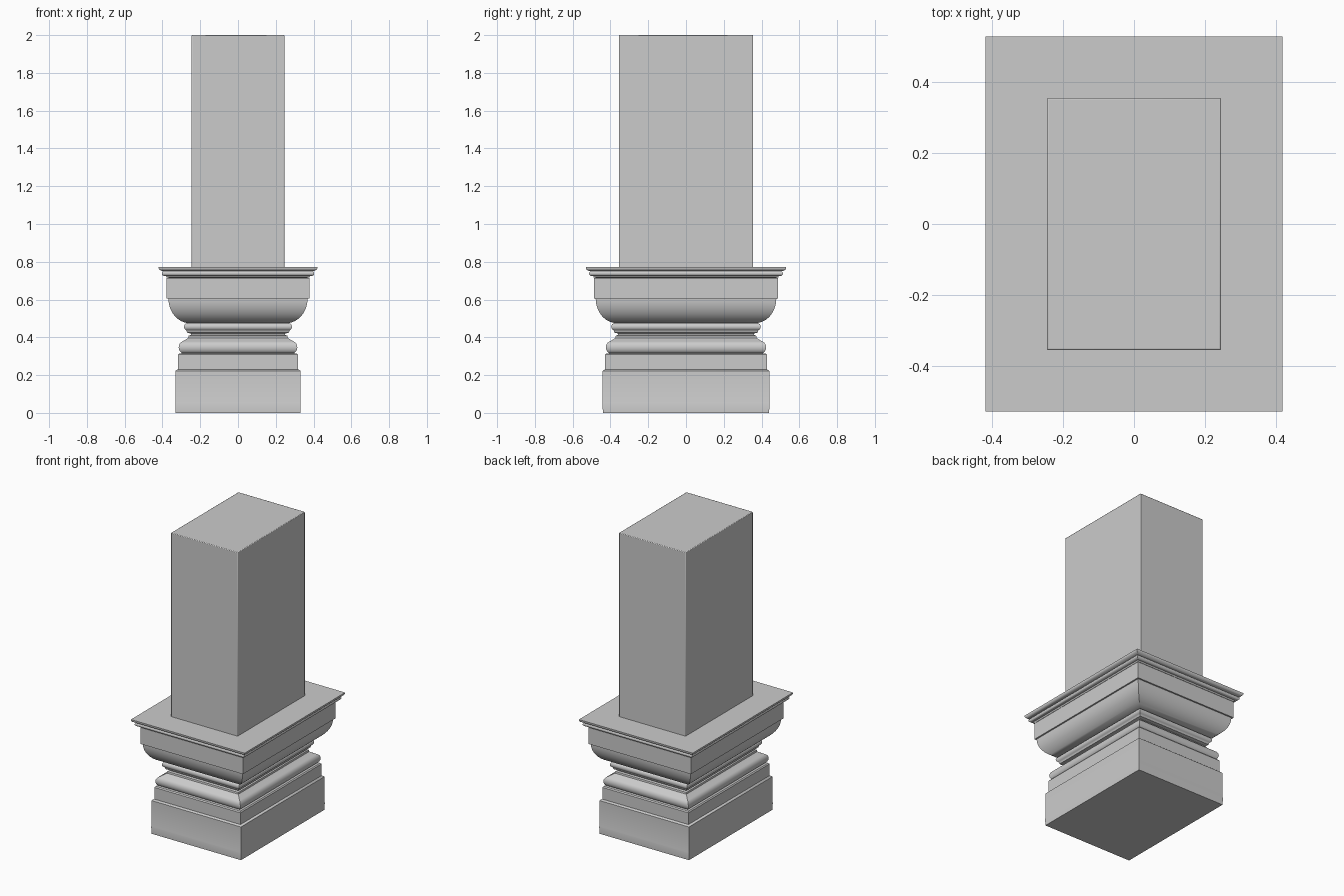
import bpy, bmesh, math

if "Cube" in bpy.data.objects:
    bpy.data.objects.remove(bpy.data.objects["Cube"])

DEPTH_EXTRA = 0.11  # every course is this much deeper (half size) than it is wide


def arc(cx, cz, rx, rz, a0, a1, n):
    """Points of an elliptical arc in the (half width, height) plane."""
    pts = []
    for i in range(n + 1):
        a = math.radians(a0 + (a1 - a0) * i / n)
        pts.append((cx + rx * math.cos(a), cz + rz * math.sin(a)))
    return pts


def moulding(name, profile, bevel=0.0):
    """Sweep a (half width, height) profile round a rectangle, capped at both ends."""
    bm = bmesh.new()
    rings = []
    for h, z in profile:
        d = h + DEPTH_EXTRA
        rings.append([bm.verts.new((sx * h, sy * d, z))
                      for sx, sy in ((-1, -1), (1, -1), (1, 1), (-1, 1))])
    for a, b in zip(rings, rings[1:]):
        for i in range(4):
            j = (i + 1) % 4
            bm.faces.new((a[i], a[j], b[j], b[i]))
    bm.faces.new(rings[0][::-1])
    bm.faces.new(rings[-1])
    mesh = bpy.data.meshes.new(name)
    bm.to_mesh(mesh)
    bm.free()
    ob = bpy.data.objects.new(name, mesh)
    bpy.context.collection.objects.link(ob)
    if bevel:
        m = ob.modifiers.new("soft_edges", 'BEVEL')
        m.width, m.segments = bevel, 2
    bpy.ops.object.select_all(action='DESELECT')
    ob.select_set(True)
    bpy.context.view_layer.objects.active = ob
    bpy.ops.object.shade_smooth_by_angle(angle=math.radians(35))
    return ob


# Plinth with a thin foot strip, and the step above it
moulding("plinth", [(0.33, 0), (0.332, 0.046), (0.331, 0.05), (0.331, 0.222), (0.325, 0.227),
                    (0.318, 0.23), (0.318, 0.308), (0.312, 0.315)])

# Rounded base moulding running into the grooved neck
neck = [(0.30, 0.315)]
neck += arc(0.288, 0.347, 0.026, 0.032, -70, 70, 8)
neck += [(0.282, 0.385), (0.264, 0.397), (0.262, 0.408), (0.25, 0.413), (0.25, 0.42)]
neck += [(0.27, 0.425), (0.272, 0.435)]
neck += arc(0.27, 0.456, 0.016, 0.018, -70, 70, 6)
neck += [(0.262, 0.478)]
moulding("neck", neck)

# Bowl-shaped moulding under the capital
bowl = arc(0.255, 0.605, 0.113, 0.13, -90, 0, 12)
moulding("bowl", bowl)

# Upright band
moulding("capital_band", [(0.378, 0.605), (0.378, 0.715)])

# Top slab with stepped, rounded lip
slab = [(0.365, 0.715), (0.378, 0.717), (0.382, 0.726)]
slab += arc(0.385, 0.738, 0.019, 0.014, -60, 60, 5)
slab += [(0.405, 0.752), (0.416, 0.758), (0.42, 0.764), (0.42, 0.773)]
moulding("top_slab", slab)

# Plain shaft with slightly softened edges
moulding("shaft", [(0.246, 0.76), (0.246, 2.0)], bevel=0.004)
